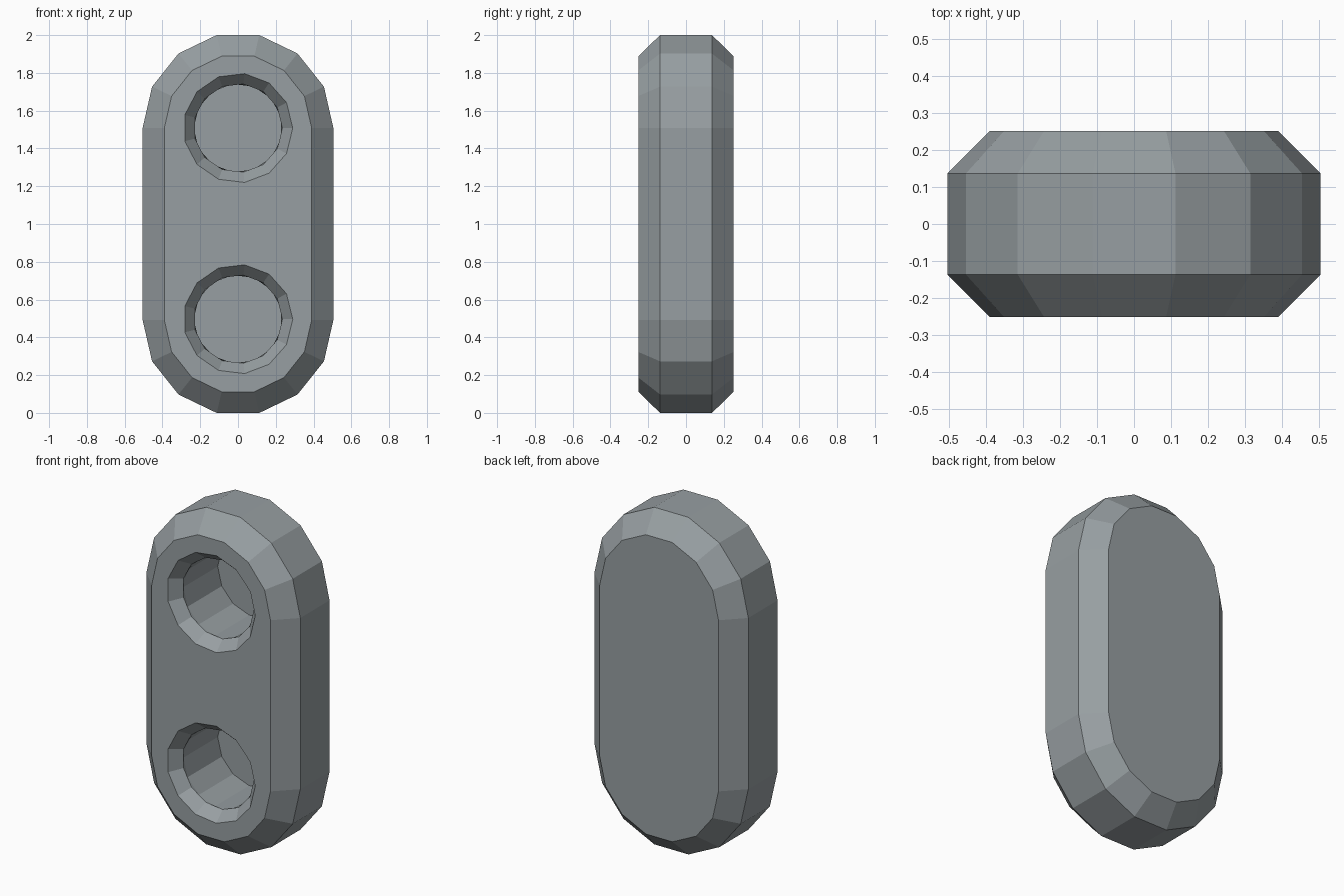
import bpy
import bmesh
from math import pi, cos, sin

if "Cube" in bpy.data.objects:
    bpy.data.objects.remove(bpy.data.objects["Cube"])

HALF_DEPTH = 0.2525
TOP_Z, LOW_Z = 1.508, 0.492     # centres of the rounded ends

bm = bmesh.new()


def capsule_ring(radius, y):
    """Upright rounded outline: two half circles of seven sides each."""
    pts = [(radius * cos(pi * i / 7), TOP_Z + radius * sin(pi * i / 7)) for i in range(8)]
    pts += [(-radius * cos(pi * i / 7), LOW_Z - radius * sin(pi * i / 7)) for i in range(8)]
    return [bm.verts.new((x, y, z)) for x, z in pts]


def hole_ring(z, radius, y, shift, sides=13):
    angles = [2 * pi * (i + shift) / sides for i in range(sides)]
    return [bm.verts.new((radius * cos(a), y, z + radius * sin(a))) for a in angles]


def bridge(a, b):
    n = len(a)
    for i in range(n):
        j = (i + 1) % n
        bm.faces.new((a[i], a[j], b[j], b[i]))


def loft(rings):
    for a, b in zip(rings, rings[1:]):
        bridge(a, b)
    bm.faces.new(rings[-1])     # closed far end
    first = rings[0]
    return [bm.edges.get((v, first[i - 1])) for i, v in enumerate(first)]


# chamfered outer shell, open at the front
rim = loft([capsule_ring(r, y) for r, y in
            ((0.39, -HALF_DEPTH), (0.505, -0.137), (0.505, 0.137), (0.39, HALF_DEPTH))])

# two blind holes with a countersunk mouth; the bore is turned by half a side
for z in (TOP_Z, 0.496):
    rim += loft([hole_ring(z, r, y, shift) for r, y, shift in
                 ((0.29, -HALF_DEPTH, 0), (0.235, -0.185, 0),
                  (0.235, -0.175, 0.5), (0.235, 0.145, 0.5))])

# front face around the holes
bmesh.ops.triangle_fill(bm, edges=rim, use_beauty=True, normal=(0, -1, 0))
bmesh.ops.recalc_face_normals(bm, faces=bm.faces[:])

mesh = bpy.data.meshes.new("two_hole_plate")
bm.to_mesh(mesh)
bm.free()
plate = bpy.data.objects.new("two_hole_plate", mesh)
bpy.context.collection.objects.link(plate)

# dark steel grey
steel = bpy.data.materials.new("dark_steel")
steel.diffuse_color = (0.31, 0.345, 0.36, 1)
steel.use_nodes = True
steel.node_tree.nodes["Principled BSDF"].inputs["Base Color"].default_value = steel.diffuse_color
mesh.materials.append(steel)
